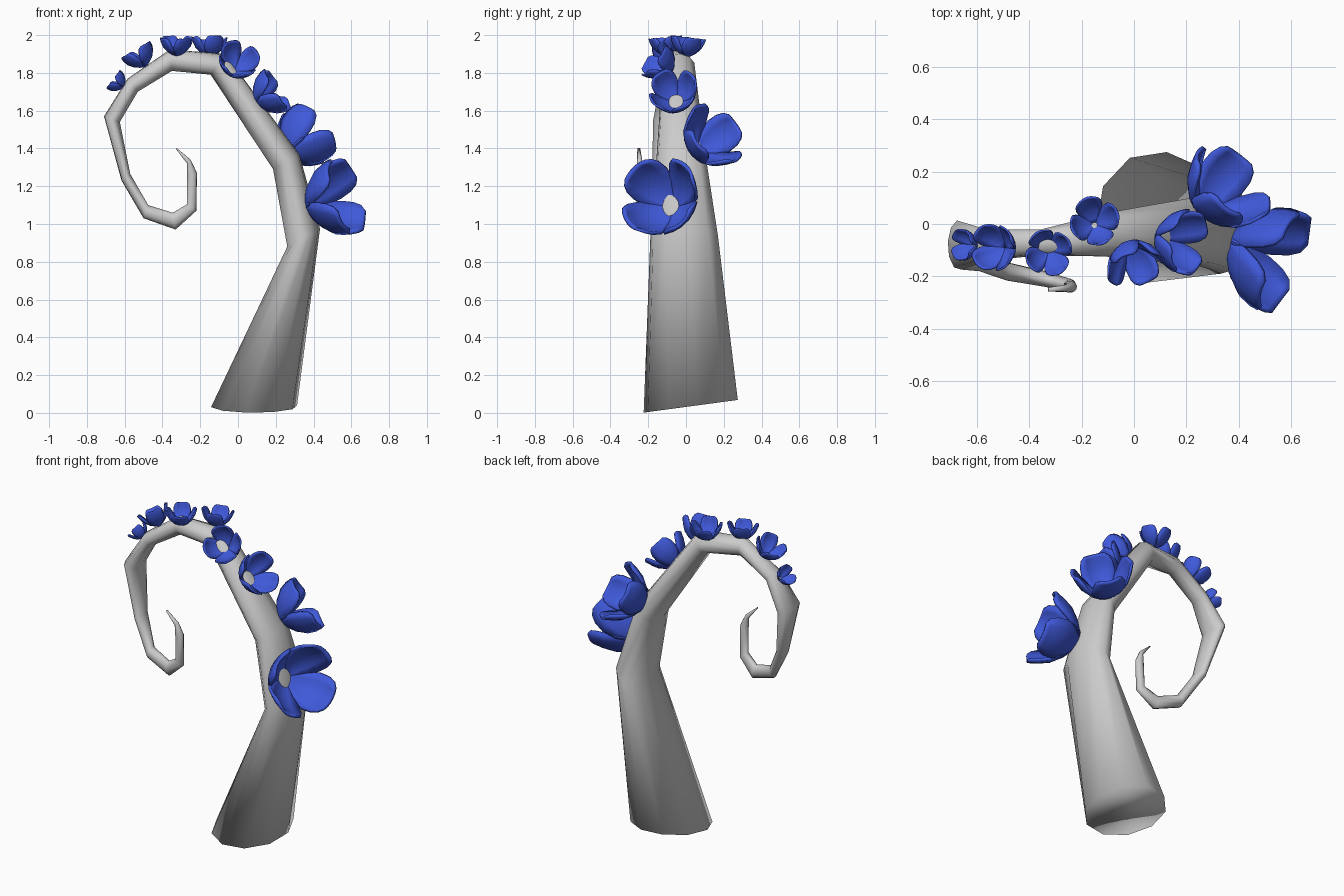
import bpy, bmesh
from math import cos, sin, pi, radians
from mathutils import Vector, Matrix

if "Cube" in bpy.data.objects:
    bpy.data.objects.remove(bpy.data.objects["Cube"])

SIDES = 10
blue = bpy.data.materials.new("petal_blue")
blue.diffuse_color = (0.05, 0.1, 0.7, 1)
blue.use_nodes = True
blue.node_tree.nodes["Principled BSDF"].inputs["Base Color"].default_value = blue.diffuse_color


def finish(name, bm, angle):
    bmesh.ops.recalc_face_normals(bm, faces=bm.faces)
    me = bpy.data.meshes.new(name)
    bm.to_mesh(me)
    bm.free()
    ob = bpy.data.objects.new(name, me)
    bpy.context.collection.objects.link(ob)
    bpy.ops.object.select_all(action='DESELECT')
    bpy.context.view_layer.objects.active = ob
    ob.select_set(True)
    bpy.ops.object.shade_smooth_by_angle(angle=radians(angle))
    return ob


# Curled tentacle: outer x, outer z, inner x, inner z, centre y, half width in y
rings = [
    (0.315, 0.035, -0.145, 0.035, 0.025, 0.253),
    (0.435, 0.975, 0.26, 0.88, -0.01, 0.182),
    (0.325, 1.37, 0.185, 1.29, -0.025, 0.135),
    (-0.065, 1.90, -0.145, 1.79, -0.04, 0.085),
    (-0.36, 1.925, -0.35, 1.81, -0.07, 0.05),
    (-0.585, 1.77, -0.53, 1.70, -0.08, 0.06),
    (-0.71, 1.57, -0.625, 1.54, -0.08, 0.095),
    (-0.617, 1.23, -0.57, 1.265, -0.125, 0.056),
    (-0.50, 1.03, -0.475, 1.10, -0.18, 0.036),
    (-0.33, 0.97, -0.345, 1.06, -0.21, 0.03),
    (-0.22, 1.07, -0.27, 1.105, -0.235, 0.026),
    (-0.217, 1.27, -0.27, 1.25, -0.24, 0.022),
    (-0.25, 1.34, -0.27, 1.32, -0.245, 0.014),
    (-0.325, 1.403, -0.328, 1.396, -0.25, 0.008),
]
bm = bmesh.new()
loops = []
for i, (ox, oz, ix, iz, cy, hw) in enumerate(rings):
    c = Vector(((ox + ix) / 2, cy, (oz + iz) / 2))
    u = Vector(((ox - ix) / 2, 0, (oz - iz) / 2))
    v = Vector((0, hw, 0.034 if i == 0 else 0))
    loops.append([bm.verts.new(c + u * cos(a) + v * sin(a))
                  for a in (2 * pi * k / SIDES + radians(8) for k in range(SIDES))])
for a, b in zip(loops, loops[1:]):
    for k in range(SIDES):
        n = (k + 1) % SIDES
        bm.faces.new((a[k], a[n], b[n], b[k]))
bm.faces.new(loops[0])
bm.faces.new(loops[-1])
finish("tentacle", bm, 180)

# Petal profile in units of petal length: radius, height, half width
profile = [(0.02, 0.0, 0.05), (0.18, 0.07, 0.18), (0.38, 0.20, 0.33),
           (0.57, 0.40, 0.41), (0.67, 0.60, 0.40), (0.72, 0.74, 0.34),
           (0.75, 0.81, 0.24)]


def flower(name, base, direction, size, spin):
    bm = bmesh.new()
    cols = [-1, -0.6, -0.2, 0.2, 0.6, 1]
    for p in range(4):
        rot = Matrix.Rotation(p * pi / 2 + radians(spin), 3, 'Z')
        grid = [[bm.verts.new(rot @ Vector((r - 0.3 * w * t * t, w * t,
                                            h + 0.1 * w * t * t)) * size)
                 for t in cols] for r, h, w in profile]
        for a, b in zip(grid, grid[1:]):
            for k in range(len(cols) - 1):
                bm.faces.new((a[k], a[k + 1], b[k + 1], b[k]))
    ob = finish(name, bm, 50)
    z = Vector(direction).normalized()
    x = (Vector((0, 1, 0)) - z * z.y).normalized()
    m = Matrix((x, z.cross(x), z)).transposed().to_4x4()
    ob.matrix_world = Matrix.Translation(base) @ m
    ob.data.materials.append(blue)
    mod = ob.modifiers.new("thickness", 'SOLIDIFY')
    mod.thickness = 0.06 * size
    mod.offset = 0


# Row of flowers shrinking along the outer side: base, facing, size, spin
flowers = [
    ((0.365, -0.06, 1.09), (0.85, -0.36, 0.25), 0.29, 40),
    ((0.255, 0.05, 1.38), (0.55, 0.5, 0.45), 0.24, 45),
    ((0.09, -0.05, 1.64), (0.72, -0.12, 0.45), 0.175, 35),
    ((-0.02, -0.075, 1.81), (0.2, -0.7, 0.5), 0.15, 45),
    ((-0.15, 0.0, 1.885), (0.0, 0.12, 1), 0.125, 20),
    ((-0.325, -0.1, 1.89), (0.0, -0.1, 1), 0.12, 30),
    ((-0.49, -0.09, 1.835), (-0.5, 0, 0.85), 0.125, 40),
    ((-0.605, -0.08, 1.725), (-0.8, 0, 0.6), 0.085, 40),
]
for i, f in enumerate(flowers):
    flower(f"flower_{i + 1}", *f)
